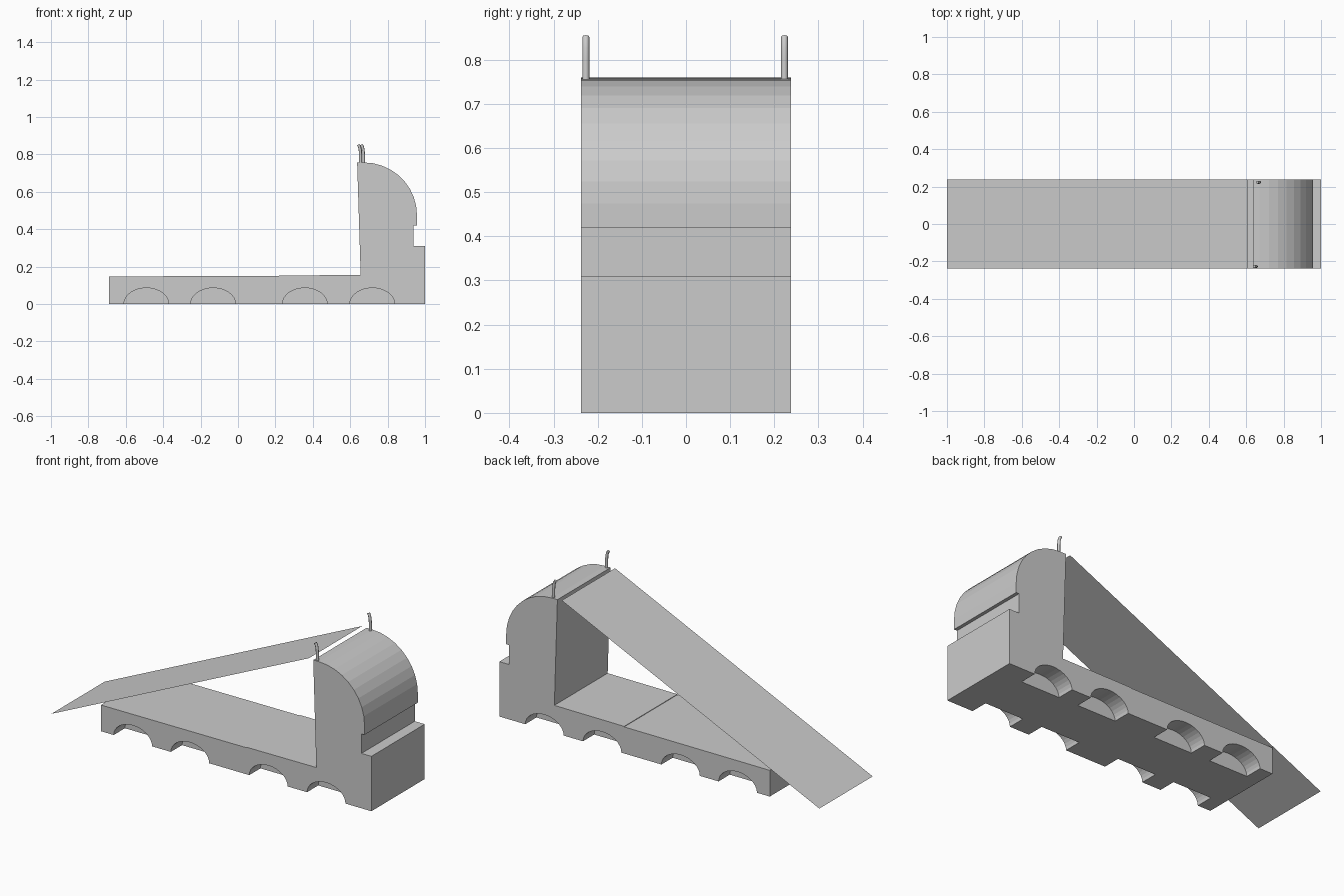
import bpy, bmesh, math
from mathutils import Vector

if "Cube" in bpy.data.objects:
    bpy.data.objects.remove(bpy.data.objects["Cube"])

HALF = 0.238  # half width of the truck


def mesh_object(name, bm):
    bmesh.ops.recalc_face_normals(bm, faces=bm.faces)
    me = bpy.data.meshes.new(name)
    bm.to_mesh(me)
    bm.free()
    ob = bpy.data.objects.new(name, me)
    bpy.context.collection.objects.link(ob)
    return ob


def extrude_profile(name, pts, y0, y1):
    """Extrude an x/z outline along y."""
    bm = bmesh.new()
    face = bm.faces.new([bm.verts.new((x, y0, z)) for x, z in pts])
    ext = bmesh.ops.extrude_face_region(bm, geom=[face])["geom"]
    verts = [v for v in ext if isinstance(v, bmesh.types.BMVert)]
    bmesh.ops.translate(bm, verts=verts, vec=(0, y1 - y0, 0))
    return mesh_object(name, bm)


def arc(cx, cz, rx, rz, a0, a1, n):
    return [(cx + rx * math.cos(math.radians(a0 + (a1 - a0) * i / n)),
             cz + rz * math.sin(math.radians(a0 + (a1 - a0) * i / n)))
            for i in range(n + 1)]


# Flatbed and cab share one side outline, with a rounded roof
outline = [(-0.69, 0), (1, 0), (1, 0.31), (0.938, 0.31), (0.938, 0.42), (0.957, 0.42)]
outline += arc(0.672, 0.475, 0.285, 0.282, 0, 90, 9)
outline += [(0.637, 0.757), (0.656, 0.155), (0.22, 0.153), (0.22, 0.15), (-0.69, 0.148)]
body = extrude_profile("truck_body", outline, -HALF, HALF)

# Wheel arches recessed into both sides
for i, x in enumerate((-0.49, -0.133, 0.357, 0.718)):
    for side in (-1, 1):
        pts = arc(x, 0, 0.12, 0.086, 0, 180, 16)
        pts += [(x - 0.12, -0.05), (x + 0.12, -0.05)]
        cutter = extrude_profile(f"arch_cutter_{i}_{side}", pts,
                                 side * (HALF - 0.1), side * (HALF + 0.05))
        cutter.hide_render = True
        cutter.hide_set(True)
        mod = body.modifiers.new("wheel_arch", "BOOLEAN")
        mod.operation = "DIFFERENCE"
        mod.solver = "EXACT"
        mod.object = cutter

# Thin sloping ramp from the cab top down past the tail
bm = bmesh.new()
bm.faces.new([bm.verts.new(p) for p in (
    (-1, -HALF, 0.015), (0.61, -HALF, 0.76), (0.61, HALF, 0.76), (-1, HALF, 0.015))])
mesh_object("ramp", bm)

# Bent exhaust pipes at the cab's rear corners
for name, y, x in (("front_pipe", -0.227, 0.655), ("back_pipe", 0.223, 0.671)):
    cu = bpy.data.curves.new(name, "CURVE")
    cu.dimensions = "3D"
    cu.bevel_depth = 0.008
    cu.bevel_resolution = 2
    cu.use_fill_caps = True
    path = [(x, 0.475), (x, 0.8), (x - 0.002, 0.825), (x - 0.006, 0.842), (x - 0.012, 0.852)]
    sp = cu.splines.new("POLY")
    sp.points.add(len(path) - 1)
    for p, (px, pz) in zip(sp.points, path):
        p.co = (px, y, pz, 1)
    pipe = bpy.data.objects.new(name, cu)
    bpy.context.collection.objects.link(pipe)
